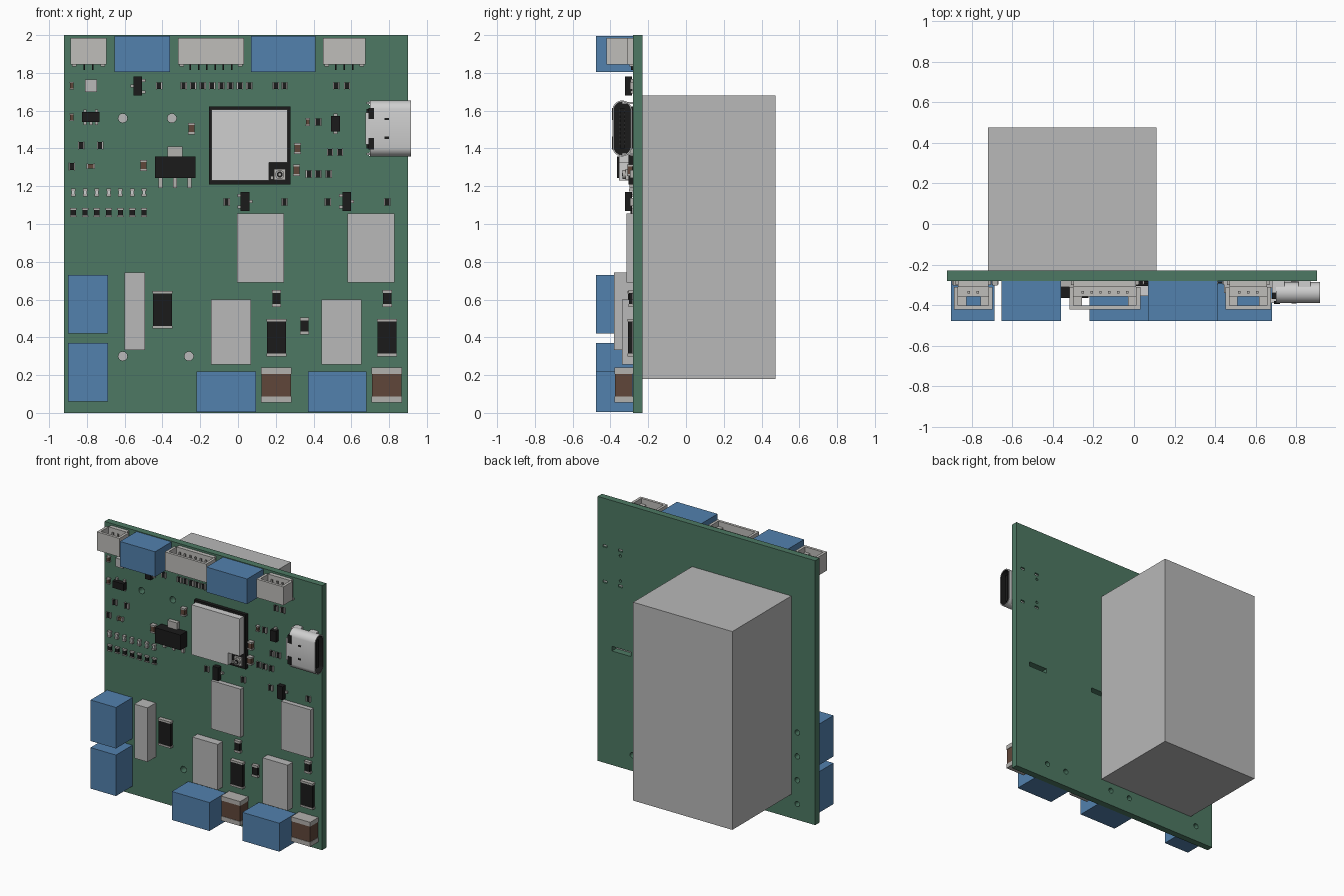
import bpy, bmesh, math
from mathutils import Matrix, Vector

cube = bpy.data.objects.get("Cube")
if cube:
    bpy.data.objects.remove(cube, do_unlink=True)

FRONT, BACK = -0.28, -0.23   # faces of the board


def material(name, r, g, b):
    m = bpy.data.materials.new(name)
    m.use_nodes = True
    m.diffuse_color = (r, g, b, 1)
    m.node_tree.nodes["Principled BSDF"].inputs["Base Color"].default_value = (r, g, b, 1)
    return m


GREEN = material("board green", .075, .19, .125)
BLUE = material("terminal blue", .085, .22, .42)
GREY = material("plain grey", .48, .48, .48)
METAL = material("shield metal", .62, .62, .62)
BLACK = material("chip black", .011, .011, .011)
BROWN = material("ceramic brown", .115, .062, .042)
SILVER = material("solder silver", .45, .44, .42)
IVORY = material("housing ivory", .52, .51, .49)


def finish(name, bm, mats, smooth=False):
    me = bpy.data.meshes.new(name)
    bm.to_mesh(me)
    bm.free()
    for m in mats:
        me.materials.append(m)
    ob = bpy.data.objects.new(name, me)
    bpy.context.collection.objects.link(ob)
    if smooth:
        bpy.ops.object.select_all(action='DESELECT')
        ob.select_set(True)
        bpy.context.view_layer.objects.active = ob
        bpy.ops.object.shade_smooth_by_angle(angle=math.radians(40))
    return ob


def part(name, boxes):
    """One object from boxes (x0, x1, h0, h1, z0, z1, material); h is height off the board front."""
    bm, mats = bmesh.new(), []
    for x0, x1, h0, h1, z0, z1, mat in boxes:
        if mat not in mats:
            mats.append(mat)
        lo, hi = Vector((x0, FRONT - h1, z0)), Vector((x1, FRONT - h0, z1))
        mtx = Matrix.Translation((lo + hi) / 2) @ Matrix.Diagonal((*(hi - lo), 1))
        new = bmesh.ops.create_cube(bm, size=1, matrix=mtx)["verts"]
        for f in {f for v in new for f in v.link_faces}:
            f.material_index = mats.index(mat)
    return finish(name, bm, mats)


def block(name, x0, x1, z0, z1, h, mat):
    return part(name, [(x0, x1, 0, h, z0, z1, mat)])


def chip(name, x, z, w, l, h, mat, upright=True, cap=.18):
    """Two-terminal part; the terminals wrap the ends."""
    a, b, c, e = w / 2, l / 2, l * cap, .003
    boxes = [(x - a, x + a, .002, h, z - b + c / 2, z + b - c / 2, mat)] if upright else \
            [(x - b + c / 2, x + b - c / 2, .002, h, z - a, z + a, mat)]
    for s in (-1, 1):
        lo, hi = sorted((s * b, s * (b - c)))
        if upright:
            boxes.append((x - a - e, x + a + e, 0, h + e, z + lo, z + hi, SILVER))
        else:
            boxes.append((x + lo, x + hi, 0, h + e, z - a - e, z + a + e, SILVER))
    part(name, boxes)


def cylinder(bm, x, y, z, r, depth, sides=20):
    m = Matrix.Translation((x, y, z)) @ Matrix.Rotation(math.pi / 2, 4, 'X')
    bmesh.ops.create_cone(bm, cap_ends=True, segments=sides, radius1=r, radius2=r, depth=depth, matrix=m)


# Board with drilled holes and slots
board = part("circuit_board", [(-.92, .90, BACK * -1 - .28, 0, 0, 2, GREEN)])
bm = bmesh.new()
mid = (FRONT + BACK) / 2
for x, z in ((-.61, 1.56), (-.35, 1.56), (-.61, .3), (-.26, .3)):
    cylinder(bm, x, mid, z, .024, .2)
for z in (.66, .48, .3, .12):
    cylinder(bm, -.77, mid, z, .02, .2)
for x in (.61, .44, .02, -.15):
    cylinder(bm, x, mid, .12, .02, .2)
for z in (1.6, 1.41):
    cylinder(bm, .71, mid, z, .01, .2)
slots = [(x, z, .035, .018) for x in (.71, .84) for z in (1.64, 1.37)]
slots += [(x, .88, .16, .035) for x in (.12, .70)]
for x, z, w, h in slots:
    bmesh.ops.create_cube(bm, size=1, matrix=Matrix.Translation((x, mid, z)) @ Matrix.Diagonal((w, .2, h, 1)))
cutter = finish("hole_cutter", bm, [GREEN])
cutter.hide_render = True
mod = board.modifiers.new("holes", 'BOOLEAN')
mod.operation, mod.solver, mod.object = 'DIFFERENCE', 'EXACT', cutter
bpy.context.view_layer.objects.active = board
bpy.ops.object.modifier_apply(modifier=mod.name)
bpy.data.objects.remove(cutter, do_unlink=True)

# Large box on the back
part("rear_box", [(-.72, .11, -.755, -.05, .18, 1.68, GREY)])

# Blue terminal blocks
for x0, x1, z0, z1 in ((-.653, -.36, 1.805, 1.995), (.07, .41, 1.805, 1.995),
                       (-.22, .095, .005, .22), (.37, .68, .005, .22),
                       (-.9, -.687, .42, .73), (-.9, -.687, .06, .37)):
    block("terminal_block", x0, x1, z0, z1, .197, BLUE)

# Plain grey parts, large capacitors and power resistors of the two channels
block("tall_grey_module", -.602, -.492, .333, .742, .10, GREY)
for dx in (0, .586):
    block("driver_module", dx - .005, dx + .243, .69, 1.055, .035, GREY)
    block("inductor_module", dx - .143, dx + .068, .255, .6, .06, GREY)
    chip("large_capacitor", dx + .202, .147, .155, .185, .095, BROWN)
    chip("power_resistor", dx + .203, .398, .1, .197, .028, BLACK, cap=.07)
    chip("sense_resistor", dx + .204, .605, .043, .09, .022, BLACK)
chip("power_resistor", -.4, .546, .1, .2, .028, BLACK, cap=.07)
chip("sense_resistor", .352, .46, .043, .09, .022, BLACK)

# Shielded radio module with a notch for the antenna socket
part("radio_module", [(-.153, .278, 0, .025, 1.21, 1.623, BLACK),
                      (-.14, .262, .025, .075, 1.325, 1.607, METAL),
                      (-.14, .163, .025, .075, 1.23, 1.325, METAL),
                      (.172, .188, .025, .04, 1.235, 1.255, SILVER),
                      (.19, .252, .025, .04, 1.232, 1.292, IVORY)])
for r, h, mat in ((.024, .055, SILVER), (.016, .057, BLACK), (.007, .06, SILVER)):
    bm = bmesh.new()
    cylinder(bm, .221, FRONT - h / 2 - .01, 1.262, r, h - .02)
    finish("antenna_socket", bm, [mat], True)

# Voltage regulator with tab and three legs
part("regulator", [(-.44, -.225, .01, .085, 1.243, 1.358, BLACK),
                   (-.373, -.294, .0, .03, 1.35, 1.41, SILVER)] +
     [(x - .01, x + .01, 0, .02, 1.19, 1.25, SILVER) for x in (-.41, -.333, -.257)])

# Small transistors, diode, five-leg chip and square sensor
for x, z, s in ((-.53, 1.73, 1), (.037, 1.12, -1), (.575, 1.12, -1)):
    legs = [(s, -.03), (s, .03), (-s, 0)]
    part("transistor", [(x - .023, x + .023, .006, .042, z - .05, z + .05, BLACK)] +
         [(x + d * .028 - .012, x + d * .028 + .012, 0, .015, z + o - .008, z + o + .008, SILVER)
          for d, o in legs])
part("diode", [(.492, .54, .005, .04, 1.49, 1.572, BLACK), (.505, .527, 0, .015, 1.477, 1.585, SILVER)])
part("five_leg_chip", [(-.825, -.733, .006, .042, 1.54, 1.592, BLACK)] +
     [(x - .008, x + .008, 0, .015, z - .012, z + .012, SILVER)
      for x, z in ((-.81, 1.537), (-.779, 1.537), (-.748, 1.537), (-.81, 1.595), (-.748, 1.595))])
block("square_sensor", -.81, -.747, 1.7, 1.765, .03, GREY)

# Rows of small black resistors
for z, xs in ((1.732, (-.418, -.288, -.238, -.187, -.137, -.088, -.04, .01, .06, .2, .246, .52, .577)),
              (1.415, (-.83, -.73)), (1.305, (-.88,)), (1.38, (.487, .54)),
              (1.265, (.375, .425, .48)), (1.54, (.425,)), (1.117, (-.06, .246, .475, .79))):
    for x in xs:
        chip("small_resistor", x, z, .036, .034, .014, BLACK, False)

# Row of lamps with their resistors
for i in range(7):
    x = -.872 + i * .0624
    chip("lamp", x, 1.167, .018, .042, .02, METAL, cap=.3)
    chip("lamp_resistor", x, 1.06, .028, .047, .014, BLACK)

# Small brown capacitors
for x, z in ((-.5, 1.31), (-.246, 1.505), (.315, 1.4), (.31, 1.285)):
    chip("medium_capacitor", x, z, .032, .06, .03, BROWN)
for x, z in ((-.88, 1.732), (-.88, 1.565), (.37, 1.54)):
    chip("small_capacitor", x, z, .018, .042, .02, BROWN)
chip("small_capacitor", -.78, 1.305, .024, .045, .02, BROWN, False)

# Ivory wire connectors, open at the top
for x0, x1, pins in ((-.886, -.696, 2), (-.317, .031, 6), (.45, .675, 3)):
    c, z0, z1, w = (x0 + x1) / 2, 1.845, 1.985, .02
    boxes = [(x0 + .02, x1 - .02, 0, .03, z0, z1, IVORY),
             (x0, x1, .122, .142, z0, z1, IVORY),
             (x0, x0 + w, .03, .122, z0, z1, IVORY),
             (x1 - w, x1, .03, .122, z0, z1, IVORY),
             (x0 + w, x1 - w, .03, .078, z0, z0 + .025, IVORY),
             (x0 + w, x0 + .06, .078, .122, z0, z0 + .1, IVORY),
             (x1 - .06, x1 - w, .078, .122, z0, z0 + .1, IVORY)]
    for s, x in ((-1, x0), (1, x1)):
        boxes.append((x - .012 - s * .02, x + .012 - s * .02, 0, .02, z0 - .012, z0, SILVER))
    for i in range(pins):
        x = c + (i - (pins - 1) / 2) * .044
        boxes += [(x - .006, x + .006, .05, .062, z0 + .02, z1 - .02, SILVER),
                  (x - .004, x + .004, 0, .012, z0 - .03, z0, BLACK)]
    part("wire_connector", boxes)

# Charging socket: rounded shell, hollow toward +x
def shell_loop(bm, x, inset):
    r, cy, cz = .052 - inset, FRONT - .058, 1.506
    loop = []
    for i in range(24):
        a = math.tau * (i + .5) / 24
        side = .148 - .052 if math.sin(a) > 0 else .052 - .148
        loop.append(bm.verts.new((x, cy + r * math.cos(a), cz + side + r * math.sin(a))))
    return loop

bm = bmesh.new()
loops = [shell_loop(bm, x, i) for x, i in ((.70, 0), (.917, 0), (.917, .008), (.73, .008))]
for k in range(3):
    for i in range(24):
        j = (i + 1) % 24
        f = bm.faces.new((loops[k][i], loops[k][j], loops[k + 1][j], loops[k + 1][i]))
        f.material_index = int(k == 2)
bm.faces.new(loops[0])
bm.faces.new(loops[3]).material_index = 1
bmesh.ops.recalc_face_normals(bm, faces=bm.faces)
finish("socket_shell", bm, [METAL, BLACK], True)
part("socket_tongue", [(.73, .9, .046, .07, 1.4, 1.612, BLACK)] +
     [(.8, .895, .044, .072, 1.42 + i * .022, 1.43 + i * .022, SILVER) for i in range(9)])
part("socket_fittings", [(.675, .71, .085, .108, 1.42, 1.59, METAL),
                         (.69, .72, .1, .113, 1.555, 1.615, BLACK),
                         (.69, .72, .1, .113, 1.395, 1.455, BLACK),
                         (.775, .8, .105, .112, 1.55, 1.562, BLACK),
                         (.775, .8, .105, .112, 1.45, 1.462, BLACK),
                         (.68, .72, 0, .09, 1.4, 1.61, BLACK)] +
     [(x - .03, x + .03, -.04, .06, z - .006, z + .006, METAL) for x in (.71, .84) for z in (1.64, 1.37)])
